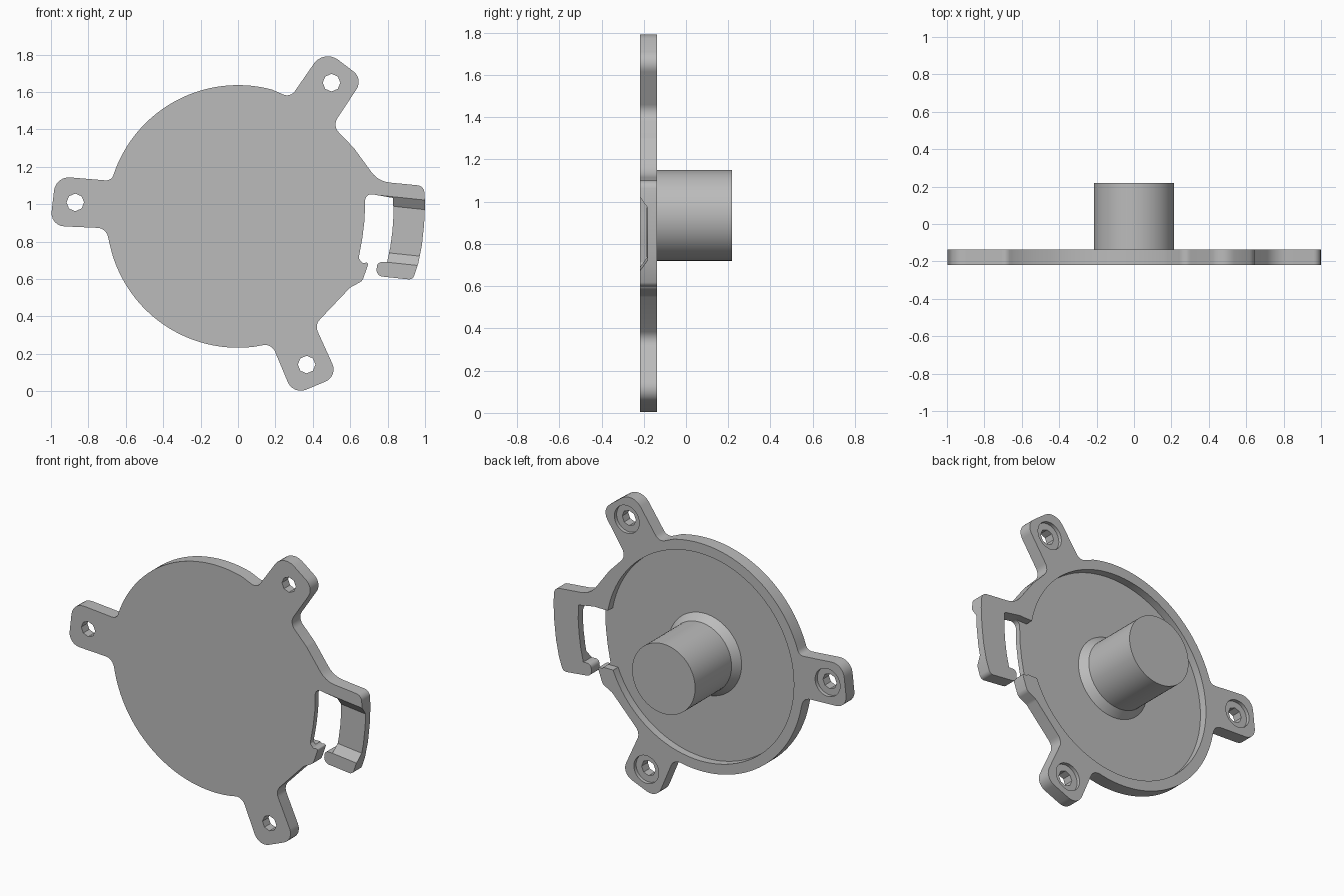
import bpy, bmesh, math
from mathutils import Vector, Matrix

if "Cube" in bpy.data.objects:
    bpy.data.objects.remove(bpy.data.objects["Cube"])

FRONT, BACK, FLOOR, TIP = -0.218, -0.137, -0.185, 0.218
MID = 0.935          # height of the disc axis
DISC_R, RECESS_R = 0.702, 0.64

grey = bpy.data.materials.new("grey_plastic")
grey.use_nodes = True
grey.diffuse_color = (0.5, 0.5, 0.5, 1)
grey.node_tree.nodes["Principled BSDF"].inputs["Base Color"].default_value = (0.5, 0.5, 0.5, 1)


def make_object(name, bm):
    bmesh.ops.recalc_face_normals(bm, faces=bm.faces)
    mesh = bpy.data.meshes.new(name)
    bm.to_mesh(mesh)
    bm.free()
    mesh.materials.append(grey)
    ob = bpy.data.objects.new(name, mesh)
    bpy.context.collection.objects.link(ob)
    return ob


def prism(name, points, offset):
    """Extrude a planar loop of 3D points by an offset vector."""
    bm = bmesh.new()
    face = bm.faces.new([bm.verts.new(p) for p in points])
    geo = bmesh.ops.extrude_face_region(bm, geom=[face])["geom"]
    bmesh.ops.translate(bm, vec=offset, verts=[v for v in geo if isinstance(v, bmesh.types.BMVert)])
    return make_object(name, bm)


def slab(name, outline, y0, y1):
    return prism(name, [(x, y0, z) for x, z in outline], (0, y1 - y0, 0))


def arc(cx, cz, r, a0, a1, n):
    angles = [math.radians(a0 + (a1 - a0) * i / n) for i in range(n + 1)]
    return [(cx + r * math.cos(a), cz + r * math.sin(a)) for a in angles]


def circle(cx, cz, r, n):
    return arc(cx, cz, r, 0, 360, n)[:-1]


def rounded(corners, steps=6):
    """Fillet a closed loop of (x, z, radius) corners."""
    out = []
    for i, (x, z, r) in enumerate(corners):
        p = Vector((x, z))
        if r == 0:
            out.append(p)
            continue
        a = Vector(corners[i - 1][:2]) - p
        b = Vector(corners[(i + 1) % len(corners)][:2]) - p
        half = a.angle(b) / 2
        reach = min(r / math.tan(half), a.length * 0.48, b.length * 0.48)
        r = reach * math.tan(half)
        a.normalize()
        b.normalize()
        centre = p + (a + b).normalized() * (r / math.sin(half))
        start, end = p + a * reach - centre, p + b * reach - centre
        sweep = end.angle(start)
        for k in range(steps + 1):
            t = k / steps
            out.append(centre + (start * math.sin((1 - t) * sweep) + end * math.sin(t * sweep)) / math.sin(sweep))
    return out


def cut(target, cutter):
    cutter.hide_render = True
    mod = target.modifiers.new("cut", "BOOLEAN")
    mod.operation, mod.solver, mod.object = "DIFFERENCE", "EXACT", cutter
    bpy.context.view_layer.objects.active = target
    bpy.ops.object.modifier_apply(modifier=mod.name)
    bpy.data.objects.remove(cutter)


def disc_arc(a0, a1, n):
    return [(x, z, 0) for x, z in arc(0, MID, DISC_R, a0, a1, n)]


# Plate outline, anticlockwise from the top mounting ear
top_ear = [(0.28, 1.57, 0.05), (0.46, 1.83, 0.09), (0.67, 1.67, 0.07), (0.505, 1.42, 0.06)]
left_ear = [(-0.677, 1.125, 0.08), (-0.975, 1.15, 0.08), (-1.005, 0.885, 0.07), (-0.705, 0.872, 0.09)]
bottom_ear = [(0.18, 0.255, 0.06), (0.295, -0.02, 0.075), (0.535, 0.08, 0.07), (0.41, 0.355, 0.06)]
hook = [(0.6, 0.555, 0.05), (0.665, 0.59, 0.04), (0.7, 0.69, 0.015), (0.668, 0.685, 0.01),
        (0.645, 0.71, 0.01), (0.665, 0.82, 0), (0.677, 0.92, 0), (0.68, 1.06, 0.035)]
clip_inner = [(0.828, 1.034, 0), (0.832, 0.95, 0), (0.826, 0.86, 0), (0.814, 0.77, 0), (0.797, 0.69, 0)]
clip_outer = [(0.745, 0.692, 0.035), (0.738, 0.617, 0.035), (0.935, 0.596, 0.03), (0.963, 0.68, 0),
              (0.983, 0.78, 0), (0.995, 0.89, 0), (1.0, 1.0, 0), (0.995, 1.098, 0.04),
              (0.75, 1.122, 0.14), (0.62, 1.3, 0.1)]
outline = (disc_arc(75, 159, 36) + left_ear + disc_arc(193, 277, 36) + bottom_ear
           + hook + clip_inner + clip_outer + top_ear[::-1])
plate = slab("mounting_plate", rounded(outline), FRONT, BACK)

# Round recess in the back, open towards the clip slot
cut(plate, slab("recess_cutter", circle(0, MID, RECESS_R, 96), FLOOR, 0))
cut(plate, slab("slot_opening_cutter", [(0.57, 0.695), (0.715, 0.695), (0.715, 1.052), (0.6, 1.052)], FLOOR, 0))

# Screw holes with counterbores on the back
for x, z in [(-0.87, 1.01), (0.5, 1.65), (0.367, 0.143)]:
    cut(plate, slab("hole_cutter", circle(x, z, 0.047, 8), -0.4, 0))
    cut(plate, slab("counterbore_cutter", circle(x, z, 0.085, 32), BACK - 0.022, 0))

# Thinned, bevelled middle of the clip, tilted slightly
step = -0.182
bevel = [(FRONT - 0.01, 0.19), (step, 0.125), (step, -0.125), (FRONT - 0.01, -0.19)]
tilt = Matrix.Translation((0.9, 0, 0.856)) @ Matrix.Rotation(math.radians(6), 4, "Y")
cutter = prism("clip_cutter", [(-0.155, y, z) for y, z in bevel], (0.4, 0, 0))
cutter.data.transform(tilt)
cut(plate, cutter)

# Central post with a flared foot
bm = bmesh.new()
rings = []
for r, y in [(0.25, FLOOR - 0.01), (0.25, FLOOR), (0.215, BACK), (0.215, TIP)]:
    rings.append([bm.verts.new((x, y, z)) for x, z in circle(0, MID, r, 64)])
for low, high in zip(rings, rings[1:]):
    for i in range(len(low)):
        bm.faces.new((low[i - 1], low[i], high[i], high[i - 1]))
bm.faces.new(rings[0])
bm.faces.new(rings[-1])
post = make_object("central_post", bm)

# Smooth round walls, keep crisp edges
for ob in (plate, post):
    bpy.ops.object.select_all(action="DESELECT")
    ob.select_set(True)
    bpy.context.view_layer.objects.active = ob
    bpy.ops.object.shade_smooth_by_angle(angle=math.radians(30))
